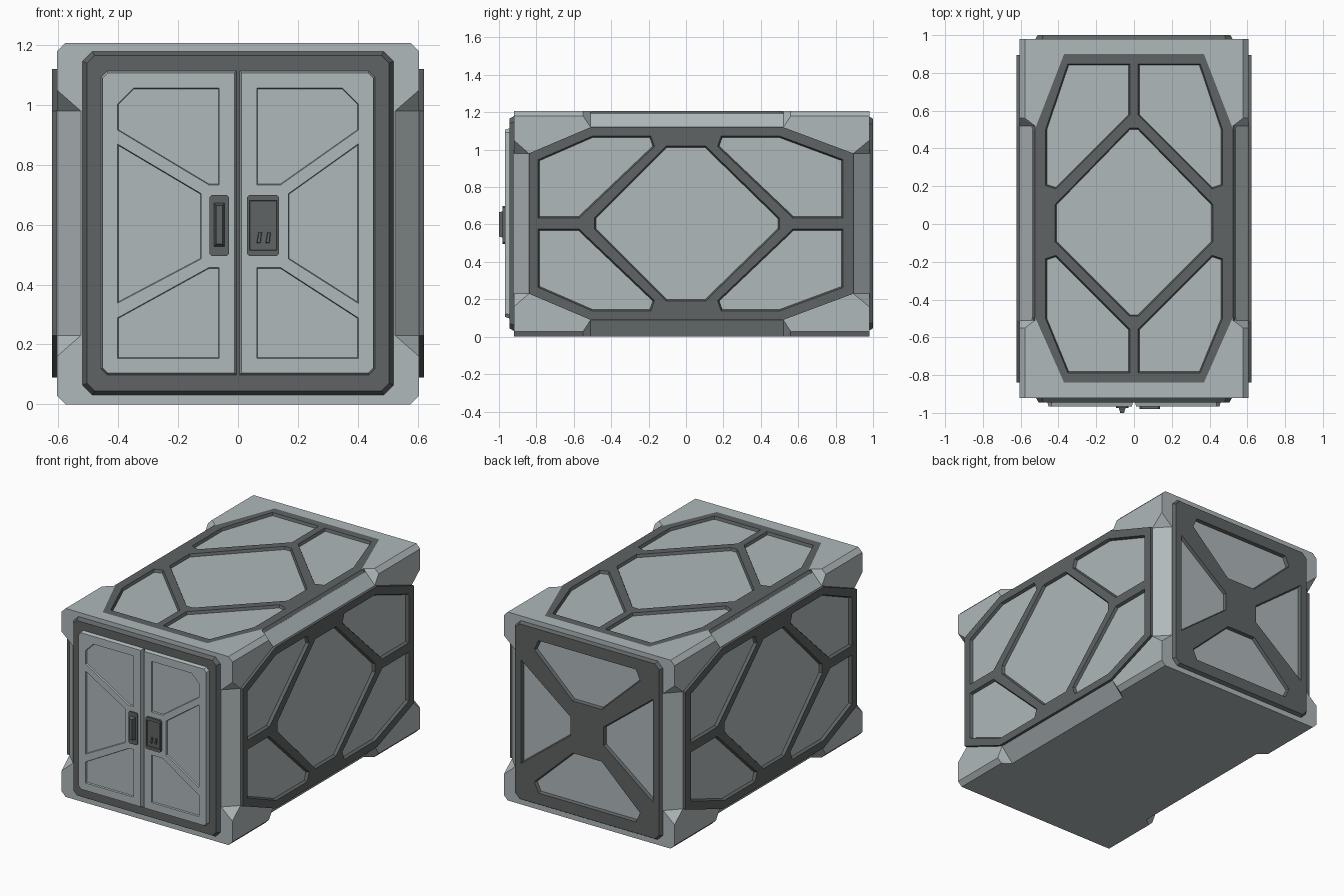
import bpy, bmesh
from mathutils import Vector
from mathutils.geometry import tessellate_polygon

if "Cube" in bpy.data.objects:
    bpy.data.objects.remove(bpy.data.objects["Cube"])


def material(name, rgb):
    m = bpy.data.materials.new(name)
    m.diffuse_color = (*rgb, 1)
    m.use_nodes = True
    m.node_tree.nodes["Principled BSDF"].inputs["Base Color"].default_value = m.diffuse_color
    return m


LIGHT = material("light_grey_metal", (0.43, 0.48, 0.49))
DARK = material("dark_grey_frame", (0.115, 0.126, 0.126))


def finish(name, bm, mat):
    bmesh.ops.recalc_face_normals(bm, faces=bm.faces[:])
    me = bpy.data.meshes.new(name)
    bm.to_mesh(me)
    bm.free()
    me.materials.append(mat)
    ob = bpy.data.objects.new(name, me)
    bpy.context.collection.objects.link(ob)
    return ob


def hull(name, pts, mat, top=None):
    """Convex solid, optionally sliced flat at height top."""
    bm = bmesh.new()
    for p in pts:
        bm.verts.new(p)
    bmesh.ops.convex_hull(bm, input=bm.verts[:])
    loose = [v for v in bm.verts if not v.link_faces]
    bmesh.ops.delete(bm, geom=loose, context='VERTS')
    if top is not None:
        bmesh.ops.bisect_plane(bm, geom=bm.verts[:] + bm.edges[:] + bm.faces[:], dist=1e-5,
                               plane_co=(0, 0, top), plane_no=(0, 0, 1), clear_outer=True)
        bmesh.ops.holes_fill(bm, edges=[e for e in bm.edges if e.is_boundary], sides=0)
    bmesh.ops.dissolve_limit(bm, angle_limit=0.01, verts=bm.verts[:], edges=bm.edges[:])
    return finish(name, bm, mat)


def offset(loop, d):
    """Grow a 2D outline outward by d with mitred corners."""
    n = len(loop)
    area = sum(loop[i][0] * loop[(i + 1) % n][1] - loop[(i + 1) % n][0] * loop[i][1] for i in range(n))
    s = 1 if area > 0 else -1
    out = []
    for i in range(n):
        a, b, c = Vector(loop[i - 1]), Vector(loop[i]), Vector(loop[(i + 1) % n])
        e, f = (b - a).normalized(), (c - b).normalized()
        n1, n2 = Vector((e.y, -e.x)) * s, Vector((f.y, -f.x)) * s
        out.append(tuple(b + (n1 + n2) * (d / (1 + n1.dot(n2)))))
    return out


def plate(name, outer, holes, place, lo, hi, mat, flare=0.0, taper=0.0):
    """Plate with sloped-wall holes; place maps (u, v, w) to the model."""
    upper = [list(outer)] + [offset(h, taper) for h in holes]
    lower = [offset(outer, flare)] + [list(h) for h in holes]
    tris = tessellate_polygon([[Vector((u, v, 0)) for u, v in l] for l in upper])
    bm = bmesh.new()
    rings = [[[bm.verts.new(place(u, v, w)) for u, v in l] for l in ls]
             for ls, w in ((upper, hi), (lower, lo))]
    for ring in rings:
        flat = [v for l in ring for v in l]
        for t in tris:
            bm.faces.new([flat[i] for i in t])
    for a, b in zip(*rings):
        for i in range(len(a)):
            bm.faces.new((a[i - 1], a[i], b[i], b[i - 1]))
    bmesh.ops.recalc_face_normals(bm, faces=bm.faces[:])
    bmesh.ops.dissolve_limit(bm, angle_limit=0.01, verts=bm.verts[:], edges=bm.edges[:])
    return finish(name, bm, mat)


def rect(x0, x1, z0, z1, c=0.0):
    if not c:
        return [(x0, z0), (x1, z0), (x1, z1), (x0, z1)]
    return [(x0 + c, z0), (x1 - c, z0), (x1, z0 + c), (x1, z1 - c),
            (x1 - c, z1), (x0 + c, z1), (x0, z1 - c), (x0, z0 + c)]


H, W, XI, PANEL = 1.207, 0.605, 0.525, 1.19
ENDS = ((-0.92, -0.84, -0.51, -0.55), (0.98, 0.895, 0.52, 0.56))
# z levels: face, side top, bracket tip, bracket edge end, edge chamfer
LEVELS = ((H, 1.12, 0.98, 1.05, H - 0.028), (0.0, 0.09, 0.23, 0.16, 0.028))

# Container body with chamfered edges, and its eight corner brackets
core = []
for s, side in ((1, "right"), (-1, "left")):
    for (yf, ye, yi, yb), end in zip(ENDS, ("front", "back")):
        for (z0, zi, ze, zb, zc), lev in zip(LEVELS, ("top", "bottom")):
            shared = [(s * XI, yf, z0), (s * W, ye, ze), (s * W, yi, zi)]
            core += shared
            hull(f"corner_bracket_{lev}_{end}_{side}", shared + [
                (s * (W - 0.028), yf, z0), (s * W, yf, zc), (s * W, yf, zb),
                (s * (W - 0.028), yb, z0), (s * W, yb, zc),
                (s * XI, yi, z0), (s * XI, yf, ze)], LIGHT)
hull("container_body", core, LIGHT, top=PANEL)

# Side lattice frames
side_outer = [(-0.84, 0.23), (-0.51, 0.09), (0.52, 0.09), (0.895, 0.23),
              (0.895, 0.98), (0.52, 1.12), (-0.51, 1.12), (-0.84, 0.98)]
side_holes = [[(-0.48, 0.58), (-0.1, 0.2), (0.1, 0.2), (0.49, 0.58),
               (0.49, 0.63), (0.1, 1.01), (-0.1, 1.01), (-0.48, 0.63)]]
for e, m in ((-0.78, -1), (0.83, 1)):
    for t in (1, -1):
        side_holes.append([(y, 0.605 + t * z) for y, z in (
            (e, 0.04), (e, 0.335), (m * 0.5, 0.457), (m * 0.195, 0.457),
            (m * 0.18, 0.415), (m * 0.575, 0.04))])
for s, side in ((1, "right"), (-1, "left")):
    plate(f"side_frame_{side}", side_outer, side_holes,
          lambda u, v, w, s=s: (s * w, u, v), 0.6, 0.622, DARK, taper=0.01)

# Roof lattice frame and the flush end trims around it
top_xy = lambda u, v, w: (u, v, w)
roof_outer = [(-0.37, -0.84), (0.37, -0.84), (XI, -0.49), (XI, 0.5),
              (0.37, 0.9), (-0.37, 0.9), (-XI, 0.5), (-XI, -0.49)]
roof_holes = [[(-0.41, -0.09), (-0.02, -0.48), (0.02, -0.48), (0.41, -0.09),
               (0.41, 0.1), (0.02, 0.5), (-0.02, 0.5), (-0.41, 0.1)]]
for s in (1, -1):
    for t, e in ((1, 0.84), (-1, -0.78)):
        roof_holes.append([(s * x, y) for x, y in (
            (0.03, e), (0.345, e), (0.46, t * 0.5), (0.46, t * 0.2 + 0.01),
            (0.415, t * 0.185 + 0.01), (0.03, t * 0.57 + 0.01))])
plate("roof_frame", roof_outer, roof_holes, top_xy, 1.187, H, DARK, flare=0.018, taper=0.008)
for yf, ye, yi, end in ((-0.92, -0.84, -0.49, "front"), (0.98, 0.9, 0.5, "back")):
    plate(f"roof_trim_{end}", [(-XI, yf), (XI, yf), (XI, yi), (0.37, ye), (-0.37, ye), (-XI, yi)],
          [], top_xy, 1.17, H, LIGHT)

# Back frame with crossed braces
back_holes = [[(-0.34, 0.605 + t * 0.48), (0.34, 0.605 + t * 0.48), (0.365, 0.605 + t * 0.425),
               (0.1, 0.605 + t * 0.175), (-0.1, 0.605 + t * 0.175), (-0.365, 0.605 + t * 0.425)]
              for t in (1, -1)]
back_holes += [[(s * 0.46, 0.92), (s * 0.125, 0.66), (s * 0.125, 0.55), (s * 0.46, 0.29)]
               for s in (1, -1)]
plate("back_frame", rect(-0.51, 0.51, 0.045, 1.165, 0.03), back_holes,
      lambda u, v, w: (u, w, v), 0.975, 1.0, DARK, flare=0.015, taper=0.008)

# Front door surround
front = lambda u, v, w: (u, -w, v)
plate("door_surround", rect(-0.505, 0.505, 0.045, 1.165, 0.025), [], front,
      0.91, 0.945, DARK, flare=0.02)

# Two door leaves with sunken panels; k is the inner edge of the sloped ribs
for s, side, k in ((-1, "left", 0.095), (1, "right", 0.14)):
    cells = [
        [(0.07, 1.05), (0.345, 1.05), (0.395, 1.0), (0.395, 0.92), (k, 0.74), (0.07, 0.74)],
        [(0.395, 0.857), (k + 0.035, 0.7), (k + 0.035, 0.49), (0.395, 0.35)],
        [(0.395, 0.285), (k, 0.45), (0.07, 0.45), (0.07, 0.16), (0.395, 0.16)]]
    leaf = [(0.012, 0.105), (0.435, 0.105), (0.452, 0.122),
            (0.452, 1.09), (0.435, 1.107), (0.012, 1.107)]
    mirror = lambda u, v, w, s=s: front(s * u, v, w)
    plate(f"door_{side}", leaf, cells, mirror, 0.94, 0.967, LIGHT, flare=0.008, taper=0.007)
    plate(f"door_panel_{side}", rect(0.03, 0.43, 0.13, 1.08), [], mirror, 0.94, 0.957, LIGHT)

# Door handle on its plate
plate("handle_plate", rect(-0.095, -0.03, 0.495, 0.7, 0.008), [], front, 0.96, 0.974, DARK)
plate("door_handle", rect(-0.073, -0.052, 0.535, 0.665), [], front, 0.97, 1.0, DARK, flare=0.008)

# Keypad with raised rim and two small keys
plate("keypad_rim", rect(0.03, 0.137, 0.495, 0.7, 0.008), [rect(0.044, 0.124, 0.52, 0.675)],
      front, 0.96, 0.98, DARK, taper=0.006)
plate("keypad_face", rect(0.04, 0.128, 0.515, 0.68), [], front, 0.96, 0.973, DARK)
for x in (0.07, 0.1):
    plate("keypad_key", [(x - 0.006, 0.54), (x + 0.004, 0.54), (x + 0.008, 0.575), (x, 0.575)],
          [], front, 0.97, 0.98, DARK, flare=0.002)
